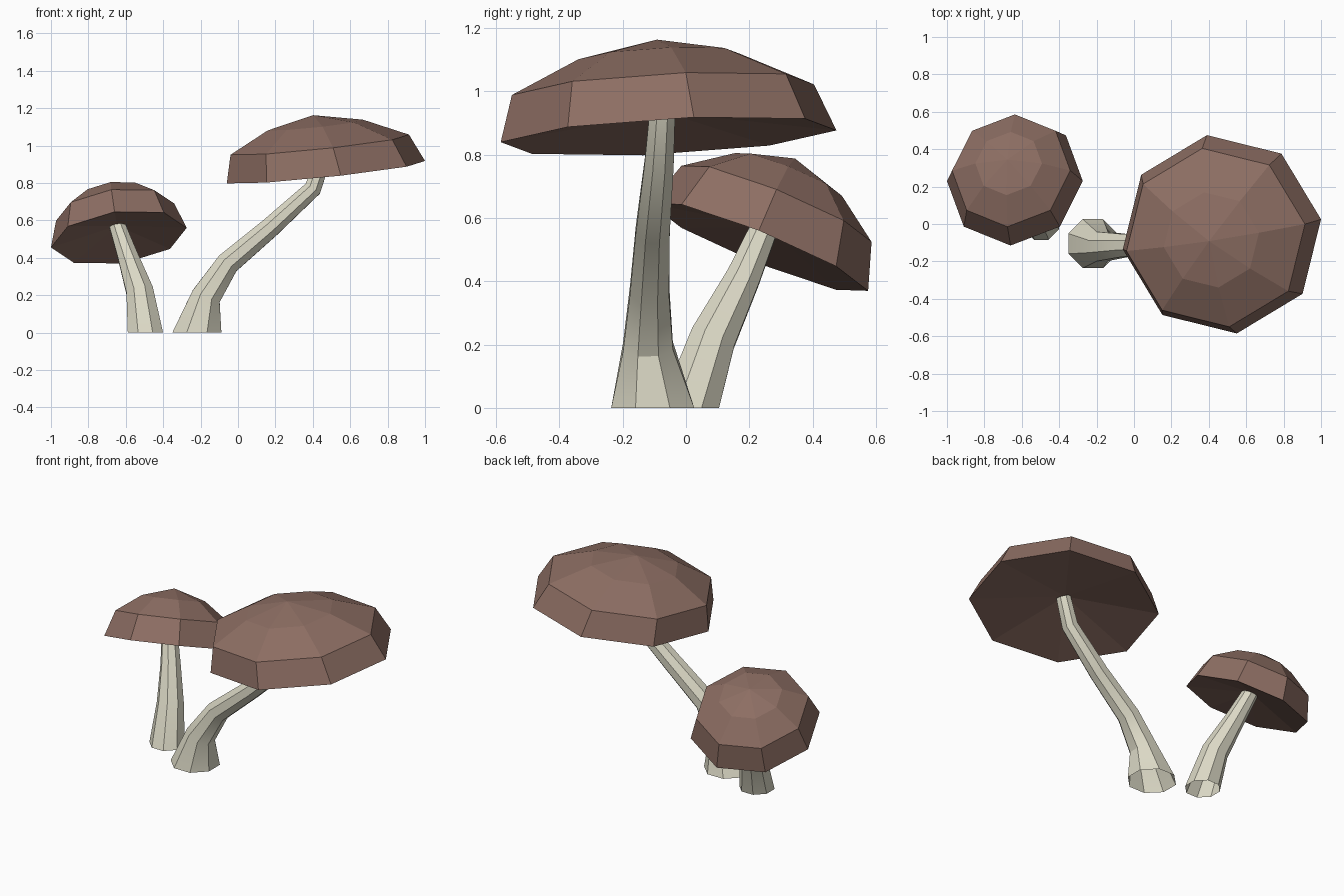
import bpy, bmesh, math
from mathutils import Vector

cube = bpy.data.objects.get("Cube")
if cube:
    bpy.data.objects.remove(cube, do_unlink=True)

SIDES = 8


def make_material(name, rgb):
    mat = bpy.data.materials.new(name)
    mat.use_nodes = True
    mat.diffuse_color = (*rgb, 1)
    mat.node_tree.nodes["Principled BSDF"].inputs["Base Color"].default_value = (*rgb, 1)
    return mat


def finish(bm, name, mat):
    mesh = bpy.data.meshes.new(name)
    bm.to_mesh(mesh)
    bm.free()
    mesh.materials.append(mat)
    obj = bpy.data.objects.new(name, mesh)
    bpy.context.collection.objects.link(obj)
    return obj


def bridge(bm, low, high):
    for i in range(SIDES):
        j = (i + 1) % SIDES
        bm.faces.new((low[i], low[j], high[j], high[i]))


def fan(bm, ring, tip, up):
    for i in range(SIDES):
        a, b = ring[i], ring[(i + 1) % SIDES]
        bm.faces.new((a, b, tip) if up else (b, a, tip))


def make_cap(name, mat, center, u, v, axis, profile, tip, hollow):
    """Tilted eight-sided dome with a shallow hollow underneath."""
    center, u, v, axis = map(Vector, (center, u, v, axis))
    bm = bmesh.new()
    rings = []
    for radius, height in profile:
        ring = []
        for i in range(SIDES):
            a = math.tau * i / SIDES
            offset = (u * math.cos(a) + v * math.sin(a)) * radius
            ring.append(bm.verts.new(center + axis * height + offset))
        rings.append(ring)
    for low, high in zip(rings, rings[1:]):
        bridge(bm, low, high)
    fan(bm, rings[-1], bm.verts.new(center + axis * tip), True)
    fan(bm, rings[0], bm.verts.new(center + axis * hollow), False)
    return finish(bm, name, mat)


def make_stem(name, mat, path):
    """Eight-sided tapering tube along a bent path, open at the base."""
    points = [Vector(p[:3]) for p in path]
    up = Vector((0, 0, 1))
    bm = bmesh.new()
    rings = []
    for k, p in enumerate(points):
        if k == 0:
            tangent = up
        else:
            tangent = (p - points[k - 1]).normalized()
            if k < len(points) - 1:
                tangent += (points[k + 1] - p).normalized()
        turn = up.rotation_difference(tangent)
        ring = []
        for i in range(SIDES):
            a = math.tau * (i + 0.5) / SIDES
            ring.append(bm.verts.new(
                p + turn @ Vector((math.cos(a), math.sin(a), 0)) * path[k][3]))
        rings.append(ring)
    for low, high in zip(rings, rings[1:]):
        bridge(bm, low, high)
    bm.faces.new(rings[-1])
    obj = finish(bm, name, mat)
    bpy.ops.object.select_all(action="DESELECT")
    obj.select_set(True)
    bpy.context.view_layer.objects.active = obj
    bpy.ops.object.shade_smooth_by_angle(angle=math.radians(30))
    return obj


brown = make_material("cap_brown", (0.266, 0.156, 0.125))
cream = make_material("stem_cream", (0.71, 0.69, 0.56))

# Large mushroom
make_cap("large_cap", brown, (0.47, -0.055, 0.858),
         (0.53, 0.08, 0.06), (-0.08, 0.53, 0.0185), (-0.225, -0.12, 1),
         [(1, 0), (0.9, 0.147), (0.48, 0.252)], 0.305, 0.075)
make_stem("large_stem", cream, [
    (-0.22, -0.105, 0, 0.142), (-0.17, -0.12, 0.195, 0.085),
    (-0.055, -0.115, 0.37, 0.067), (0.17, -0.105, 0.56, 0.058),
    (0.4, -0.085, 0.77, 0.05), (0.455, -0.075, 0.93, 0.044)])

# Small mushroom
make_cap("small_cap", brown, (-0.637, 0.23, 0.508),
         (0.363, 0, 0.0525), (0.023, 0.345, -0.138), (-0.133, 0.374, 0.917),
         [(1, 0), (0.87, 0.149), (0.49, 0.25)], 0.305, 0.07)
make_stem("small_stem", cream, [
    (-0.495, 0.01, 0, 0.102), (-0.525, 0.085, 0.22, 0.078),
    (-0.59, 0.18, 0.41, 0.058), (-0.65, 0.255, 0.585, 0.045)])
